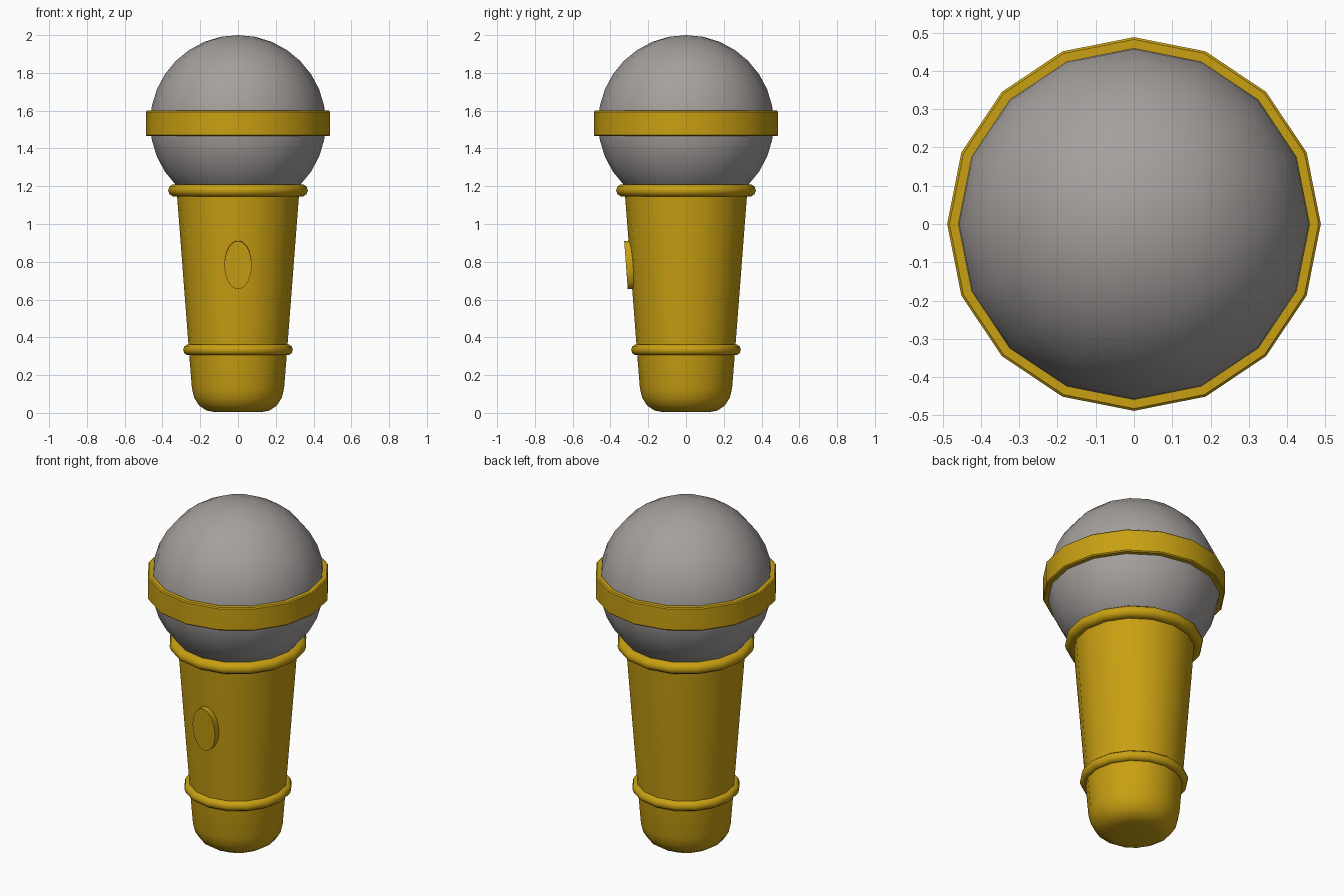
import bpy, math

if "Cube" in bpy.data.objects:
    bpy.data.objects.remove(bpy.data.objects["Cube"])

SIDES = 16


def material(name, rgb):
    m = bpy.data.materials.new(name)
    m.diffuse_color = (*rgb, 1)
    m.use_nodes = True
    m.node_tree.nodes["Principled BSDF"].inputs["Base Color"].default_value = m.diffuse_color
    return m


gold = material("gold", (0.58, 0.35, 0.006))
grey = material("grey", (0.37, 0.35, 0.335))


def finish(ob, mat, angle=40):
    ob.data.materials.append(mat)
    bpy.ops.object.select_all(action='DESELECT')
    ob.select_set(True)
    bpy.context.view_layer.objects.active = ob
    bpy.ops.object.shade_smooth_by_angle(angle=math.radians(angle))


def lathe(name, profile, mat, closed=False):
    """Revolve (radius, z) points around z; open profiles are capped."""
    verts, faces, n = [], [], len(profile)
    for r, z in profile:
        for i in range(SIDES):
            a = 2 * math.pi * i / SIDES
            verts.append((r * math.cos(a), r * math.sin(a), z))
    for k in range(n if closed else n - 1):
        a0, b0 = k * SIDES, ((k + 1) % n) * SIDES
        for i in range(SIDES):
            j = (i + 1) % SIDES
            faces.append((a0 + i, a0 + j, b0 + j, b0 + i))
    if not closed:
        faces.append(tuple(reversed(range(SIDES))))
        faces.append(tuple((n - 1) * SIDES + i for i in range(SIDES)))
    me = bpy.data.meshes.new(name)
    me.from_pydata(verts, [], faces)
    ob = bpy.data.objects.new(name, me)
    bpy.context.collection.objects.link(ob)
    finish(ob, mat)


def ring(name, radius, half_w, half_h, z):
    pts = [(radius + half_w * math.cos(t * math.pi / 5),
            z + half_h * math.sin(t * math.pi / 5)) for t in range(10)]
    lathe(name, pts, gold, closed=True)


# Round head
bpy.ops.mesh.primitive_uv_sphere_add(segments=SIDES, ring_count=16,
                                     radius=0.465, location=(0, 0, 1.535))
head = bpy.context.object
head.name = "head"
finish(head, grey)

# Flat band around the head, with slightly softened rims
lathe("head_band", [(0.455, 1.465), (0.482, 1.465), (0.488, 1.471), (0.488, 1.594),
                    (0.482, 1.60), (0.455, 1.60)], gold, closed=True)

# Tapered handle with rounded base
lathe("handle", [(0.12, 0.004), (0.165, 0.012), (0.205, 0.038), (0.232, 0.08),
                 (0.244, 0.13), (0.26, 0.33), (0.325, 1.18)], gold)

# Collar and lower ring
ring("collar", 0.333, 0.037, 0.034, 1.178)
ring("lower_ring", 0.262, 0.028, 0.029, 0.334)

# Oval switch button, lying along the tapered front
bpy.ops.mesh.primitive_cylinder_add(vertices=32, radius=1, depth=1)
button = bpy.context.object
button.name = "switch_button"
button.scale = (0.072, 0.128, 0.05)
button.rotation_euler = (math.radians(90 + 4.3), 0, 0)
button.location = (0, -0.293, 0.784)
finish(button, gold)
